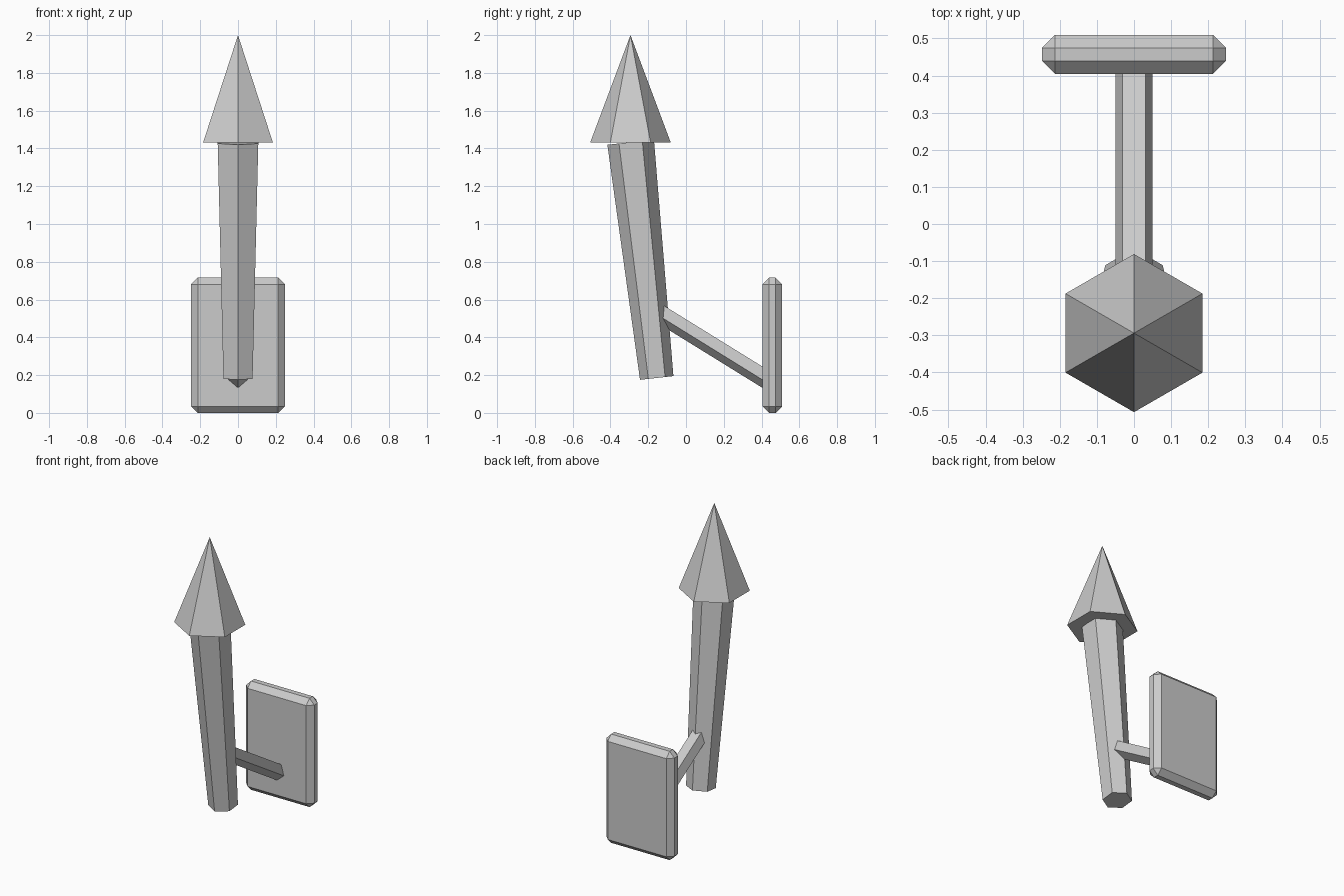
import bpy
from math import pi
from mathutils import Vector, Matrix

cube = bpy.data.objects.get("Cube")
if cube:
    bpy.data.objects.remove(cube, do_unlink=True)

grey = bpy.data.materials.new("light grey")
grey.use_nodes = True
colour = (0.6, 0.6, 0.6, 1)
grey.diffuse_color = colour
grey.node_tree.nodes["Principled BSDF"].inputs["Base Color"].default_value = colour


def tapered_bar(name, sides, start, end, r_start, r_end):
    """Prism or cone from start to end, with one corner turned towards +y."""
    start, end = Vector(start), Vector(end)
    axis = end - start
    bpy.ops.mesh.primitive_cone_add(vertices=sides, radius1=r_start, radius2=r_end,
                                    depth=axis.length)
    bar = bpy.context.object
    bar.name = name
    # The primitive's first corner already points along +y; lean it in the y-z plane
    tilt = Vector((0, 0, 1)).rotation_difference(axis)
    bar.matrix_world = Matrix.Translation((start + end) / 2) @ tilt.to_matrix().to_4x4()
    bar.data.materials.append(grey)
    return bar


# Leaning handle and upright flame
tapered_bar("handle", 6, (0, -0.155, 0.185), (0, -0.293, 1.433), 0.089, 0.124)
tapered_bar("flame", 6, (0, -0.294, 1.432), (0, -0.294, 2.0), 0.213, 0)

# Five-sided bracket arm with its ridge on top
tapered_bar("bracket_arm", 5, (0, -0.16, 0.544), (0, 0.44, 0.173), 0.053, 0.053)

# Chamfered wall plate
bpy.ops.mesh.primitive_cube_add(size=1, location=(0, 0.457, 0.358))
plate = bpy.context.object
plate.name = "wall_plate"
plate.scale = (0.496, 0.105, 0.716)
bpy.ops.object.transform_apply(location=False, rotation=False, scale=True)
plate.data.materials.append(grey)
chamfer = plate.modifiers.new("chamfer", "BEVEL")
chamfer.width = 0.035
chamfer.segments = 1
